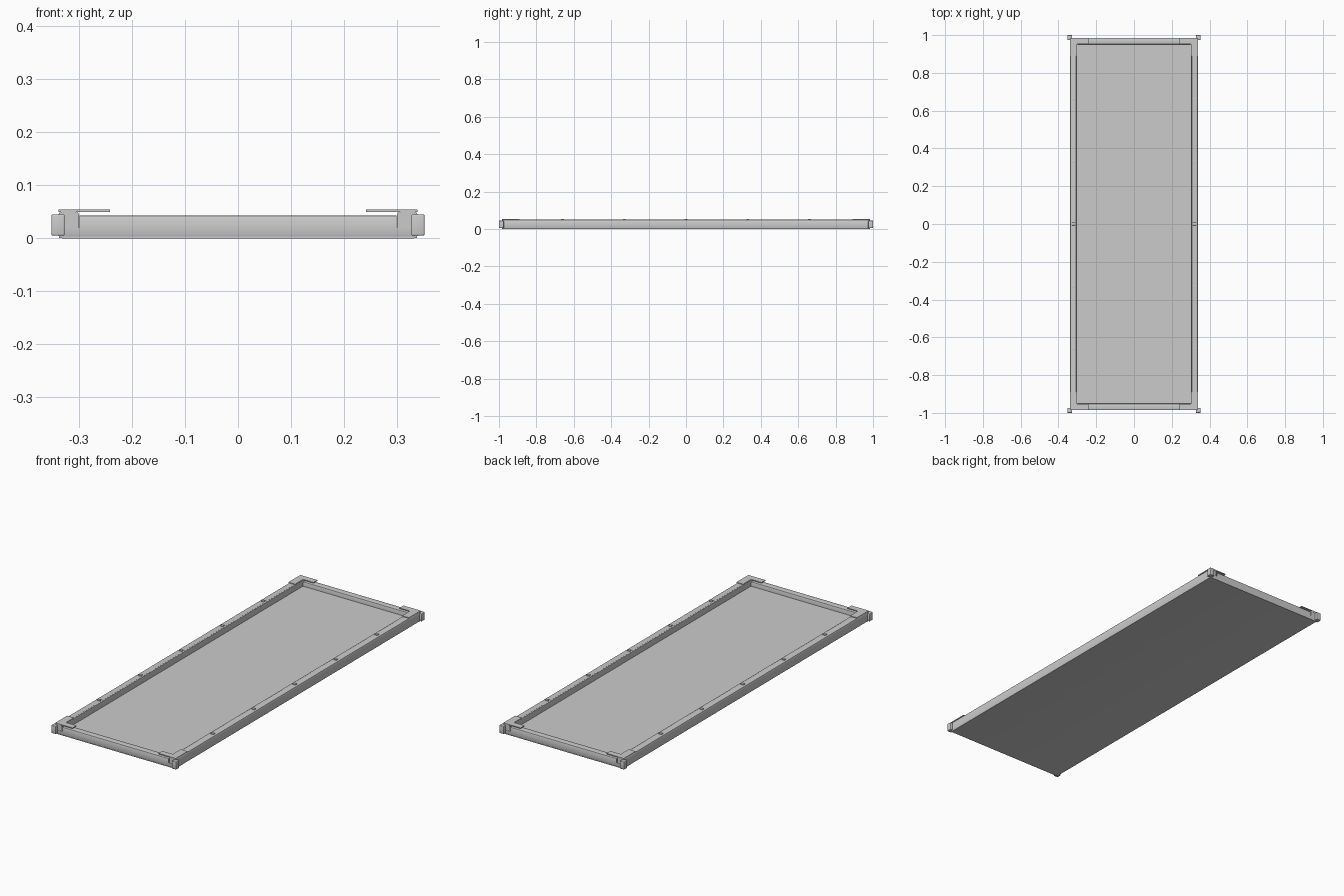
import bpy, bmesh

if "Cube" in bpy.data.objects:
    bpy.data.objects.remove(bpy.data.objects["Cube"])

T = 0.003  # sheet thickness
H = T / 2


def make(name, bm, setup=None):
    """Mesh to object, bake its modifier, then smooth with sharp edges kept."""
    me = bpy.data.meshes.new(name)
    bmesh.ops.recalc_face_normals(bm, faces=bm.faces[:])
    bm.to_mesh(me)
    bm.free()
    ob = bpy.data.objects.new(name, me)
    bpy.context.collection.objects.link(ob)
    bpy.ops.object.select_all(action='DESELECT')
    ob.select_set(True)
    bpy.context.view_layer.objects.active = ob
    if setup:
        mod = ob.modifiers.new("shape", setup[0])
        for key, val in setup[1].items():
            setattr(mod, key, val)
        bpy.ops.object.modifier_apply(modifier=mod.name)
    bpy.ops.object.shade_smooth_by_angle(angle=0.6)
    return ob


def sheet(name, profile, half, place):
    """Folded sheet: sweep an open profile between -half and half."""
    bm = bmesh.new()
    a, b = [[bm.verts.new(place(p, s * half)) for p in profile] for s in (-1, 1)]
    for i in range(len(profile) - 1):
        bm.faces.new((a[i], a[i + 1], b[i + 1], b[i]))
    return make(name, bm, ('SOLIDIFY', dict(thickness=T, offset=0, use_even_offset=True)))


def box(name, lo, hi, bevel=0.0):
    bm = bmesh.new()
    bmesh.ops.create_cube(bm, size=1)
    for v in bm.verts:
        v.co = [(lo[i] + hi[i]) / 2 + v.co[i] * (hi[i] - lo[i]) for i in range(3)]
    return make(name, bm, ('BEVEL', dict(width=bevel, segments=3)) if bevel else None)


# Floor with the long sides folded up and over into flanges
right = [(0.332, H), (0.336, 0.0025), (0.3375, 0.006), (0.3375, 0.044),
         (0.336, 0.047), (0.332, 0.0485), (0.306, 0.0485)]
left = [(-x, z) for x, z in reversed(right)]
sheet("tray", left + right, 0.985, lambda p, t: (p[0], t, p[1]))

# Core panel filling the tray up to the lips
box("core_panel", (-0.334, -0.981, 0.002), (0.334, 0.981, 0.02))

for s, side in ((-1, "left"), (1, "right")):
    # Downturned inner lip of the side flange
    lip = [(0.306, 0.0485), (0.303, 0.0475), (0.302, 0.0445), (0.302, 0.02)]
    sheet(f"{side}_lip", lip, 0.982, lambda p, t: (s * p[0], t, p[1]))
    # Small spacer pips along the rail
    for i, y in enumerate((-0.66, -0.33, 0, 0.33, 0.66)):
        box(f"{side}_pip_{i}", (s * 0.32 - 0.008, y - 0.007, 0.049),
            (s * 0.32 + 0.008, y + 0.007, 0.054), 0.001)

for e, end in ((-1, "front"), (1, "back")):
    # Full-width lower end wall
    low = [(0.980, H), (0.9825, 0.003), (0.984, 0.007), (0.984, 0.021)]
    sheet(f"{end}_lower_wall", low, 0.337, lambda p, t: (t, e * p[0], p[1]))
    # Folded end rail between the corner notches
    rail = [(0.984, 0.021), (0.984, 0.038), (0.983, 0.0405), (0.980, 0.0415),
            (0.957, 0.0415), (0.954, 0.0405), (0.953, 0.038), (0.953, 0.02)]
    sheet(f"{end}_rail", rail, 0.299, lambda p, t: (t, e * p[0], p[1]))

    for s, side in ((-1, "left"), (1, "right")):
        # Tab closing the end of the side rail
        xs = sorted((s * 0.302, s * 0.337))
        ys = sorted((e * 0.981, e * 0.984))
        box(f"{end}_{side}_rail_tab", (xs[0], ys[0], 0.002), (xs[1], ys[1], 0.049))
        # Flat L-shaped corner bracket
        bm = bmesh.new()
        outline = [(0.339, 0.985), (0.242, 0.985), (0.242, 0.953),
                   (0.301, 0.953), (0.301, 0.89), (0.339, 0.89)]
        face = bm.faces.new([bm.verts.new((s * x, e * y, 0.05)) for x, y in outline])
        ext = bmesh.ops.extrude_face_region(bm, geom=[face])
        for v in ext["geom"]:
            if isinstance(v, bmesh.types.BMVert):
                v.co.z = 0.054
        make(f"{end}_{side}_bracket", bm)
        # Corner bumper
        xs = sorted((s * 0.327, s * 0.352))
        ys = sorted((e * 0.974, e * 1.0))
        box(f"{end}_{side}_bumper", (xs[0], ys[0], 0.005), (xs[1], ys[1], 0.045), 0.003)
